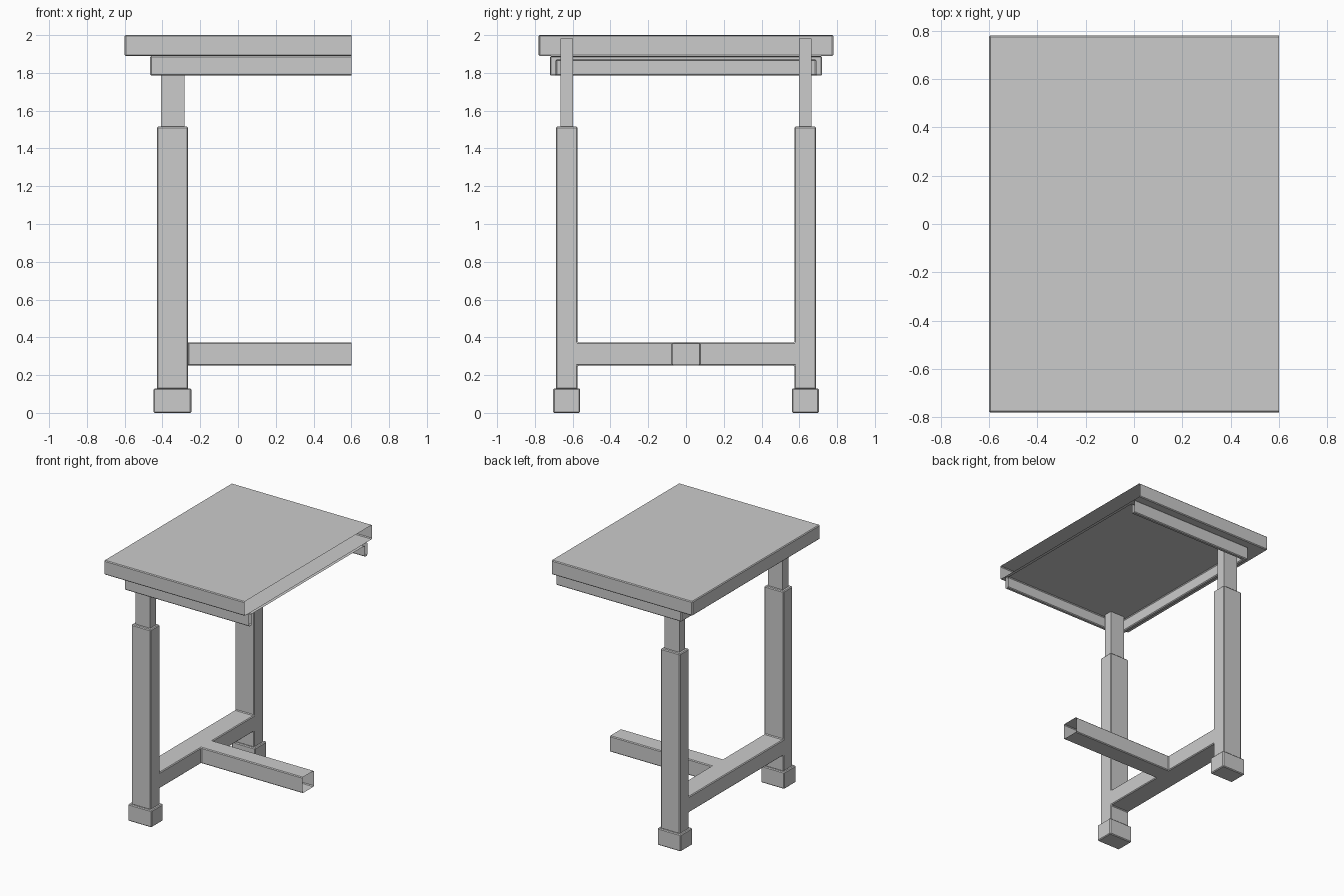
import bpy, bmesh
from itertools import product

if "Cube" in bpy.data.objects:
    bpy.data.objects.remove(bpy.data.objects["Cube"])


def shell(name, xs, ys, zs, filled, open_x=None, open_z=None, bevel=0.006):
    """Skin the filled cells of a grid, leaving faces at open_x / open_z out."""
    n = [len(xs) - 1, len(ys) - 1, len(zs) - 1]
    grid = (xs, ys, zs)
    cells = {c for c in product(*map(range, n)) if filled(*c)}
    bm = bmesh.new()
    verts = {}

    def vert(idx):
        if idx not in verts:
            verts[idx] = bm.verts.new([grid[a][idx[a]] for a in range(3)])
        return verts[idx]

    for c in cells:
        for axis in range(3):
            for side in (0, 1):
                nb = list(c)
                nb[axis] += 2 * side - 1
                if tuple(nb) in cells:
                    continue
                level = grid[axis][c[axis] + side]
                if (axis == 0 and level == open_x) or (axis == 2 and level == open_z):
                    continue
                u, v = (axis + 1) % 3, (axis + 2) % 3
                loop = []
                for du, dv in ((0, 0), (1, 0), (1, 1), (0, 1)):
                    i = list(c)
                    i[axis] += side
                    i[u] += du
                    i[v] += dv
                    loop.append(vert(tuple(i)))
                bm.faces.new(loop if side else loop[::-1])
    bmesh.ops.dissolve_limit(bm, angle_limit=0.01, verts=bm.verts[:], edges=bm.edges[:])
    me = bpy.data.meshes.new(name)
    bm.to_mesh(me)
    bm.free()
    ob = bpy.data.objects.new(name, me)
    bpy.context.collection.objects.link(ob)
    if bevel:
        mod = ob.modifiers.new("soft_edges", 'BEVEL')
        mod.width = bevel
        mod.segments = 1
        mod.limit_method = 'ANGLE'
    return ob


def full(i, j, k):
    return True


# Table top, hollow and open at the +x end
shell("table_top", [-0.6, 0.6], [-0.78, 0.78], [1.89, 2.0], full, open_x=0.6)

# Apron under the top: recessed underside, open at the +x end
shell("apron", [-0.465, -0.435, 0.6], [-0.72, -0.69, 0.69, 0.72], [1.785, 1.872, 1.889],
      lambda i, j, k: not (i == 1 and j == 1 and k == 0), open_x=0.6)


# Leg sleeves, crossbar and long stretcher in one welded shell
def frame(i, j, k):
    leg = i == 0 and j in (0, 4)
    crossbar = i == 0 and k == 1
    stretcher = j == 2 and k == 1
    return leg or crossbar or stretcher


shell("leg_frame", [-0.43, -0.265, 0.6], [-0.688, -0.575, -0.07, 0.07, 0.575, 0.688],
      [0.125, 0.25, 0.373, 1.515], frame, open_x=0.6)

# Feet and telescoping inner posts, one per side
for side, label in ((-1, "front"), (1, "back")):
    shell(label + "_foot", [-0.447, -0.247], sorted((side * 0.56, side * 0.703)),
          [0.0, 0.13], full)
    shell(label + "_inner_post", [-0.408, -0.284], sorted((side * 0.597, side * 0.665)),
          [1.51, 1.982], full, open_z=1.51, bevel=0)
